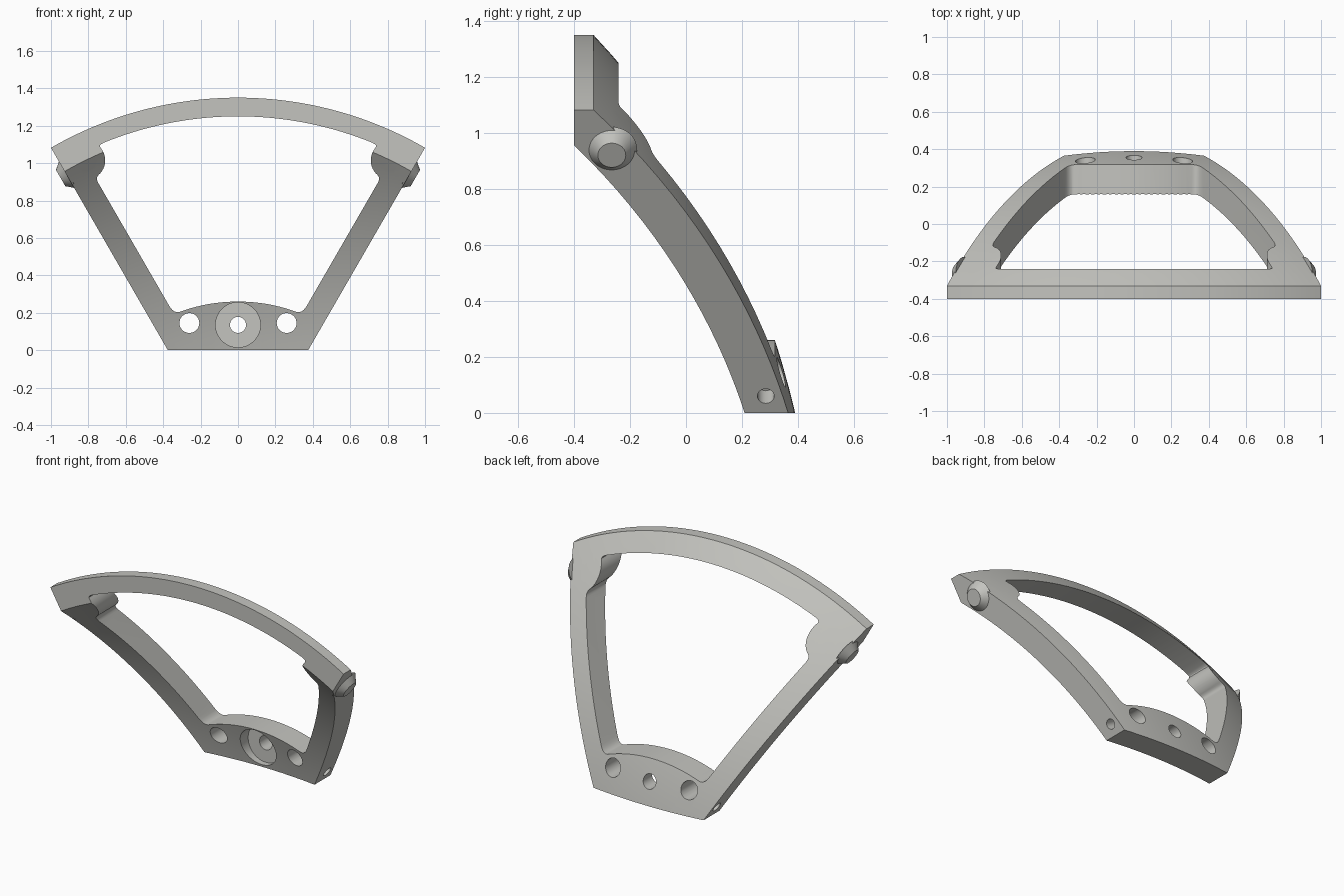
import bpy, bmesh, math
from mathutils import Vector, Matrix

if "Cube" in bpy.data.objects:
    bpy.data.objects.remove(bpy.data.objects["Cube"])

APEX = -0.65                    # height of the dome axis (runs along y)
CY, R_OUT, R_IN = -2.454, 2.917, 2.767
S30, C30 = 0.5, math.cos(math.radians(30))

grey = bpy.data.materials.new("warm_grey")
grey.diffuse_color = (0.55, 0.55, 0.52, 1)
grey.use_nodes = True
grey.node_tree.nodes["Principled BSDF"].inputs["Base Color"].default_value = grey.diffuse_color


def make_object(name, bm):
    bmesh.ops.recalc_face_normals(bm, faces=bm.faces)
    mesh = bpy.data.meshes.new(name)
    bm.to_mesh(mesh)
    bm.free()
    ob = bpy.data.objects.new(name, mesh)
    bpy.context.collection.objects.link(ob)
    mesh.materials.append(grey)
    return ob


def cone(name, start, direction, length, r1, r2, n=40):
    d = Vector(direction).normalized()
    bm = bmesh.new()
    bmesh.ops.create_cone(bm, cap_ends=True, segments=n, radius1=r1, radius2=r2, depth=length)
    rot = d.to_track_quat('Z', 'Y').to_matrix().to_4x4()
    bm.transform(Matrix.Translation(Vector(start) + d * length / 2) @ rot)
    return make_object(name, bm)


def prism(name, points, y0, y1):
    bm = bmesh.new()
    a = [bm.verts.new((x, y0, z)) for x, z in points]
    b = [bm.verts.new((x, y1, z)) for x, z in points]
    bm.faces.new(a)
    bm.faces.new(b[::-1])
    for i in range(len(a)):
        j = (i + 1) % len(a)
        bm.faces.new((a[i], b[i], b[j], a[j]))
    return make_object(name, bm)


def boolean(target, tool, operation='DIFFERENCE'):
    m = target.modifiers.new("cut", 'BOOLEAN')
    m.operation, m.object, m.solver = operation, tool, 'EXACT'
    bpy.context.view_layer.objects.active = target
    bpy.ops.object.modifier_apply(modifier=m.name)
    bpy.data.objects.remove(tool, do_unlink=True)


def polar(r, deg):
    t = math.radians(deg)
    return (r * math.sin(t), APEX + r * math.cos(t))


def bezier(a, b, c, n=6):
    return [tuple((1-t)**2 * a[k] + 2*t*(1-t) * b[k] + t*t * c[k] for k in (0, 1))
            for t in (i / n for i in range(n + 1))]


def sphere_y(radius, r):
    return CY + math.sqrt(radius**2 - r * r)


# Dome wedge: shell cross-section swept 60 degrees about the axis
N, SWEEP = 20, 48
outer = [2.0 + (0.6 - 2.0) * i / N for i in range(N + 1)]
r_end = math.sqrt(R_IN**2 - (-0.4 - CY)**2)
inner = [0.6 + (r_end - 0.6) * i / N for i in range(N + 1)]
profile = [(2.0, -0.4)] + [(r, sphere_y(R_OUT, r)) for r in outer] + [(r, sphere_y(R_IN, r)) for r in inner]
bm = bmesh.new()
rings = []
for k in range(SWEEP + 1):
    ring = []
    for r, y in profile:
        x, z = polar(r, -30 + 60 * k / SWEEP)
        ring.append(bm.verts.new((x, y, z)))
    rings.append(ring)
for p, q in zip(rings, rings[1:]):
    for i in range(len(p)):
        j = (i + 1) % len(p)
        bm.faces.new((p[i], p[j], q[j], q[i]))
bm.faces.new(rings[0])
bm.faces.new(rings[-1][::-1])
frame = make_object("dome_segment_frame", bm)

# Flat foot
boolean(frame, prism("foot_cutter", [(-2, 0), (2, 0), (2, -1), (-2, -1)], -2, 2))


# Window outline: lower arc, rounded corner, straight side, lug bulge, upper arc
def side(z):
    return (((z - APEX) * S30 - 0.125) / C30, z)


LUG, LUG_R = (0.815, 1.015), 0.105


def lug(deg):
    t = math.radians(deg)
    return (LUG[0] + LUG_R * math.cos(t), LUG[1] + LUG_R * math.sin(t))


half = [polar(0.91, 20 * i / 10) for i in range(10)]
half += bezier(polar(0.91, 20), polar(0.91, 22.1), side(0.24))
half += bezier(side(0.895), side(0.925), lug(222))
half += [lug(a) for a in range(214, 141, -8)]
half += bezier(lug(140), lug(130), polar(1.9, 22.2), 4)
half += [polar(1.9, 22.2 * (1 - i / 18)) for i in range(1, 19)]
window = half + [(-x, z) for x, z in half[-2:0:-1]]
boolean(frame, prism("window_cutter", window, -2, 2))

for s in (-1, 1):
    normal = Vector((s * C30, 0, -S30))
    # Tapered side boss with its pin hole
    base = Vector((s * 0.917, -0.265, 0.938))
    boolean(frame, cone("side_boss", base - normal * 0.01, normal, 0.046, 0.09, 0.05), 'UNION')
    boolean(frame, cone("pin_hole", base + normal * 0.1, -normal, 0.2, 0.03, 0.03, 24))
    # Lower pin hole in the side wall
    low = Vector((s * 0.41, 0.285, 0.06))
    boolean(frame, cone("low_pin_hole", low + normal * 0.05, -normal, 0.14, 0.03, 0.03, 24))
    # Bolt holes through the lugs and the foot bar
    for x, z in (LUG, (0.26, 0.145)):
        boolean(frame, cone("bolt_hole", (s * x, -1, z), (0, 1, 0), 2, 0.053, 0.053))

# Centre hole with a flat-bottomed recess on the inside
boolean(frame, cone("recess", (0, -1, 0.135), (0, 1, 0), 1.27, 0.12, 0.12, 48))
boolean(frame, cone("centre_hole", (0, -1, 0.135), (0, 1, 0), 2, 0.043, 0.043))

bpy.ops.object.select_all(action='DESELECT')
frame.select_set(True)
bpy.context.view_layer.objects.active = frame
bpy.ops.object.shade_smooth_by_angle(angle=math.radians(25))
